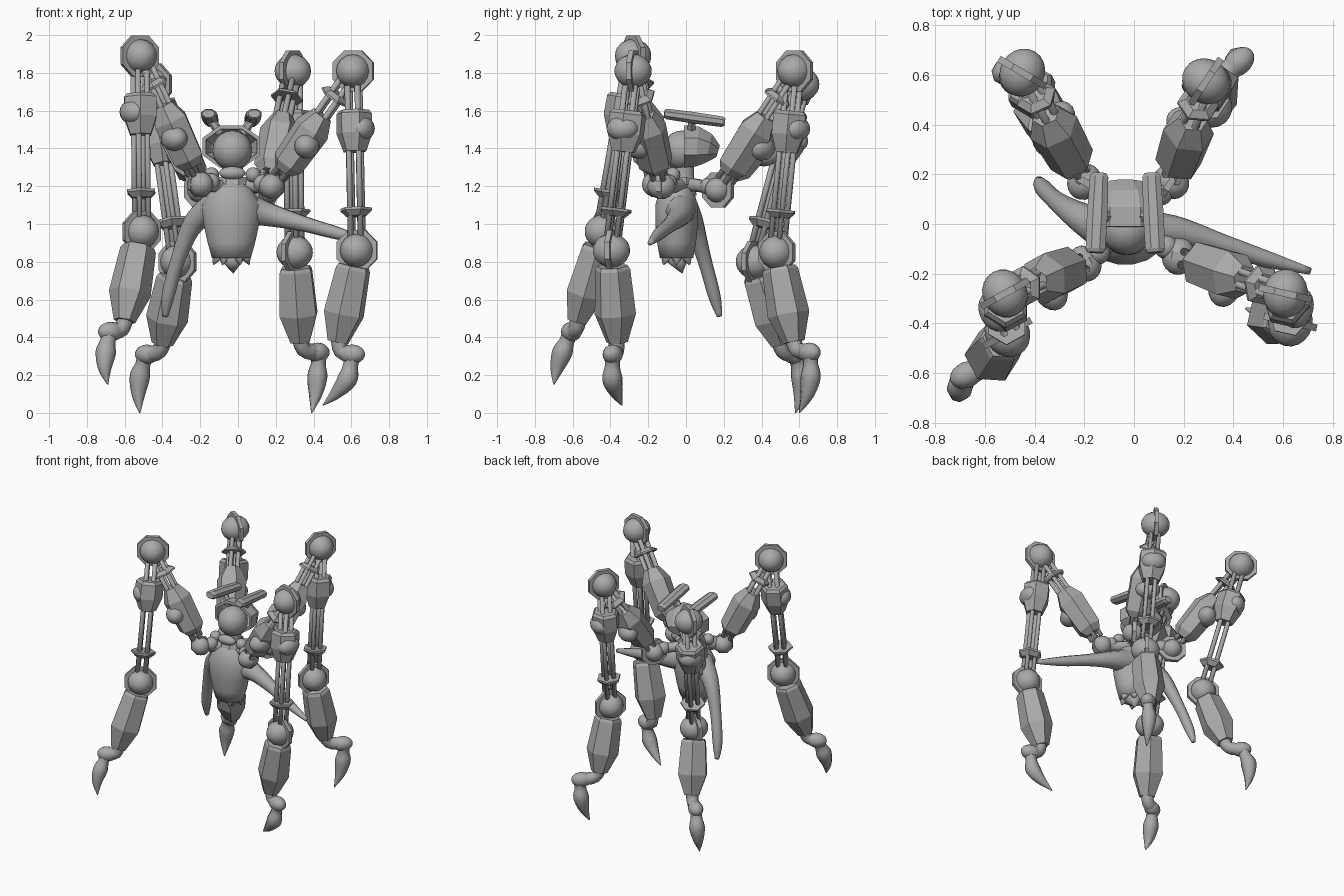
import bpy, bmesh, math
from mathutils import Vector as V

cube = bpy.data.objects.get("Cube")
if cube:
    bpy.data.objects.remove(cube)

grey = bpy.data.materials.new("plain_grey")
grey.use_nodes = True
grey.diffuse_color = (0.4, 0.4, 0.4, 1)
grey.node_tree.nodes["Principled BSDF"].inputs["Base Color"].default_value = (0.4, 0.4, 0.4, 1)


def finish(name, bm, smooth):
    bmesh.ops.recalc_face_normals(bm, faces=bm.faces)
    mesh = bpy.data.meshes.new(name)
    bm.to_mesh(mesh)
    bm.free()
    mesh.materials.append(grey)
    mesh.polygons.foreach_set("use_smooth", [smooth] * len(mesh.polygons))
    ob = bpy.data.objects.new(name, mesh)
    bpy.context.collection.objects.link(ob)
    return ob


def loft(name, centres, radii, sides=6, ref=(1, 0, 0), smooth=False):
    """Skin rings along a path; a radius may be one number or (across, deep)."""
    bm = bmesh.new()
    pts = [V(c) for c in centres]
    rings = []
    for i, p in enumerate(pts):
        t = (pts[min(i + 1, len(pts) - 1)] - pts[max(i - 1, 0)]).normalized()
        x = V(ref) - t * t.dot(V(ref))
        x.normalize()
        y = t.cross(x)
        rx, ry = radii[i] if isinstance(radii[i], tuple) else (radii[i], radii[i])
        ring = []
        for k in range(sides):
            a = math.tau * (k + 0.5) / sides
            ring.append(bm.verts.new(p + x * rx * math.cos(a) + y * ry * math.sin(a)))
        rings.append(ring)
    for a, b in zip(rings, rings[1:]):
        for k in range(sides):
            j = (k + 1) % sides
            bm.faces.new((a[k], a[j], b[j], b[k]))
    bm.faces.new(rings[0][::-1])
    bm.faces.new(rings[-1])
    return finish(name, bm, smooth)


def spline(points, radii, steps=4):
    """Catmull-Rom resampling of a path with its radii."""
    data = [V((*p, r)) for p, r in zip(points, radii)]
    out = []
    for i in range(len(data) - 1):
        a, b, c, d = (data[max(0, min(len(data) - 1, i + k))] for k in (-1, 0, 1, 2))
        for s in range(steps):
            t = s / steps
            out.append(0.5 * (2 * b + (c - a) * t + (2 * a - 5 * b + 4 * c - d) * t * t
                              + (3 * b - a - 3 * c + d) * t ** 3))
    out.append(data[-1])
    return [v.xyz for v in out], [max(v[3], 0.003) for v in out]


def limb(name, points, radii, sides=10, ref=(0, 1, 0)):
    p, r = spline(points, radii)
    return loft(name, p, r, sides, ref, True)


def ball(name, p, r, axis=(0, 0, 1), stretch=1.0):
    bm = bmesh.new()
    bmesh.ops.create_uvsphere(bm, u_segments=16, v_segments=10, radius=r)
    for v in bm.verts:
        v.co.z *= stretch
    bm.transform(V(axis).to_track_quat('Z', 'Y').to_matrix().to_4x4())
    bmesh.ops.translate(bm, verts=bm.verts, vec=V(p))
    return finish(name, bm, True)


def joint(name, p, heading, r, rim):
    """Ball split by an eight-sided hinge plate."""
    axis = V((heading[1], -heading[0], 0)).normalized()
    p = V(p)
    ball(name + "_ball", p, r, axis, 1.1)
    loft(name + "_plate", [p - axis * 0.014, p + axis * 0.014], [rim, rim], 8, (0, 0, 1))


def strut(name, a, b, box, knob_at, knob_offset, heading):
    """Faceted housing with a knob, piston rods and a flared collar."""
    d = b - a
    x = V((heading[1], -heading[0], 0)).normalized()
    y = d.normalized().cross(x)
    loft(name + "_housing", [a + d * t for t, r in box], [(r, r * 0.95) for t, r in box], 6, x)
    for i in (-1, 1):
        for j in (-1, 1):
            off = x * 0.027 * i + y * 0.027 * j
            loft(name + "_rod", [a + off + d * 0.08, b + off - d * 0.03], [0.016] * 2, 6, x, True)
    loft(name + "_collar", [a + d * t for t in (0.765, 0.78, 0.81)], [0.085, 0.085, 0.055], 6, x)
    ball(name + "_knob", a + d * knob_at + V(knob_offset), 0.066, x, 1.3)


thigh_box = [(0.14, 0.06), (0.2, 0.095), (0.5, 0.105), (0.62, 0.06)]
shaft_box = [(0.22, 0.085), (0.24, 0.102), (0.35, 0.102), (0.45, 0.065)]

# Four legs: hip, knee, lower joint, shin end, ankle, claw middle, claw tip, hinge heading
legs = {
    "front_right": ((-.2, -.16, 1.21), (-.52, -.28, 1.89), (-.51, -.44, .96), (-.6, -.575, .49),
                    (-.68, -.61, .43), (-.7, -.655, .32), (-.69, -.7, .15), (.87, .48)),
    "front_left": ((.18, -.13, 1.2), (.61, -.28, 1.81), (.63, -.395, .86), (.53, -.365, .38),
                   (.61, -.39, .31), (.58, -.39, .18), (.45, -.34, .04), (.97, -.22)),
    "back_right": ((-.2, .17, 1.18), (-.45, .61, 1.74), (-.32, .36, .8), (-.4, .5, .37),
                   (-.49, .58, .31), (-.52, .61, .19), (-.52, .58, 0), (.85, -.5)),
    "back_left": ((.15, .17, 1.18), (.29, .575, 1.81), (.3, .48, .85), (.33, .57, .38),
                  (.43, .66, .32), (.42, .66, .19), (.39, .6, 0), (.55, .83)),
}
for side, (hip, knee, low, shin, ankle, mid, tip, head) in legs.items():
    hip, knee, low, shin, ankle, mid, tip = map(V, (hip, knee, low, shin, ankle, mid, tip))
    front = -1 if hip.y < 0 else 1
    out = V((knee.x, knee.y, 0)).normalized()
    limb(side + "_hip_arm", [(-.03, .0, 1.21), (hip.x * .5, hip.y * .5, 1.2), hip], [.04, .035, .04], 8, (0, 0, 1))
    ball(side + "_hip_knob", hip * 0.72 + V((0, 0, .35)), 0.048)
    joint(side + "_hip", hip, head, 0.068, 0.072 if front < 0 else 0.1)
    strut(side + "_thigh", hip, knee, thigh_box, .43, (0, front * .055, -.05), head)
    joint(side + "_knee", knee, head, 0.09, 0.118)
    strut(side + "_shaft", knee, low, shaft_box, .32, out * .045, head)
    joint(side + "_lower_joint", low, head, 0.09, 0.118)
    d = shin - low
    loft(side + "_shin", [low + d * t for t in (.17, .21, .7, 1.01)], [.085, .096, .112, .058], 6, (*head, 0))

    # Bent ankle with a level knuckle, then a curved claw
    flat = V((ankle.x - shin.x, ankle.y - shin.y, 0))
    bend = shin + flat * .2 + V((0, 0, (ankle.z - shin.z) * .75))
    limb(side + "_ankle", [shin - d * .05, bend, ankle], [.045, .042, .048], 8, (*head, 0))
    ball(side + "_ankle_knuckle", ankle - flat * .08, 0.052, flat, 1.35)
    limb(side + "_claw", [ankle, ankle.lerp(mid, .45), mid, mid.lerp(tip, .5) + out * .012, tip],
         [.045, .04, .054, .036, .003], 8, (*head, 0))

# Soft torso with a ragged hem
heights = [(1.23, .045, .05), (1.185, .11, .09), (1.1, .16, .115), (1.0, .15, .115), (.9, .128, .105), (.82, .105, .09)]
loft("torso", [(-.035, -.05, z) for z, _, _ in heights], [(a, b) for _, a, b in heights], 16, (1, 0, 0), True)
for k in range(6):
    c, s = math.cos(math.tau * k / 6), math.sin(math.tau * k / 6)
    loft("hem_point", [(-.035 + .065 * c, -.05 + .05 * s, .85), (-.035 + .095 * c, -.05 + .08 * s, .785)],
         [.05, .004], 6, (1, 0, 0), True)
loft("tail_point", [(-.03, -.05, .84), (-.025, -.02, .74)], [.085, .003], 8, (1, 0, 0), True)

# Long trailing arms
limb("right_arm", [(-.1, -.03, 1.1), (-.23, .035, 1.01), (-.315, .095, .82), (-.37, .15, .62), (-.385, .178, .51)],
     [.09, .058, .039, .034, .015])
limb("left_arm", [(.0, -.04, 1.09), (.16, -.03, 1.05), (.35, -.08, 1.0), (.53, -.14, .95), (.71, -.19, .9)],
     [.1, .065, .042, .034, .014], ref=(0, 0, 1))

# Neck, jaw and head
limb("neck", [(-.03, -.01, 1.15), (-.03, -.01, 1.25), (-.03, -.01, 1.35)], [.07, .055, .06])
loft("neck_collar", [(-.03, -.03, 1.21), (-.03, -.03, 1.25)], [.09, .075], 8)
ball("jaw", (-.03, -.09, 1.27), 0.035, (1, 0, 0), 2)
ball("head", (-.03, -.02, 1.39), 0.105)
for s in (-1, 1):
    ball("neck_knob", (-.03 + .11 * s, -.07, 1.26), 0.04)

# Faceted hood wrapped round the back of the head, open at the front
hood = loft("hood", [(-.035, y, z) for y, z in ((-.01, 1.41), (.06, 1.41), (.12, 1.4), (.17, 1.385))],
            [(.165, .12), (.16, .115), (.13, .085), (.07, .035)], 8)
bm = bmesh.new()
bm.from_mesh(hood.data)
bmesh.ops.delete(bm, geom=[f for f in bm.faces if f.calc_center_median().y < 0], context='FACES')
bm.to_mesh(hood.data)
bm.free()
shell = hood.modifiers.new("thickness", 'SOLIDIFY')
shell.thickness = 0.02

# Two long flattened crest bars on short stalks
for s in (-1, 1):
    x = -.035 + .115 * s
    loft("crest_bar", [(x - .01 * s * y / .2, y, 1.568 - y * .14) for y in (-.115, -.1, .03, .19, .205)],
         [(.034, .022), (.043, .03), (.045, .033), (.04, .03), (.03, .022)], 8)
    loft("crest_stalk", [(x - .055 * s, .03, 1.48), (x, .03, 1.56)], [.026, .022], 6, (0, 1, 0))
